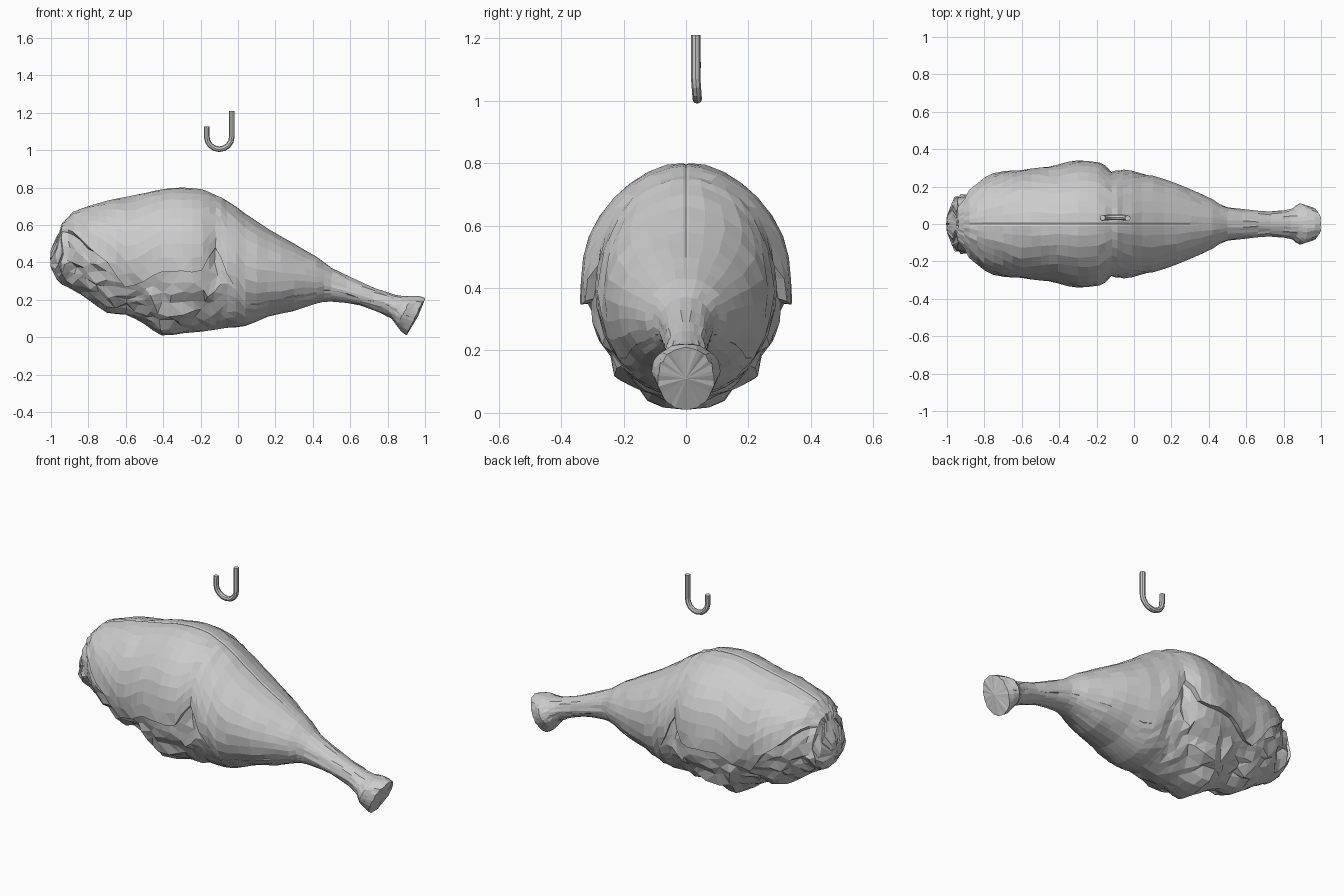
import bpy
import bmesh
import math
import random
from mathutils import Vector

random.seed(4)

default_cube = bpy.data.objects.get("Cube")
if default_cube:
    bpy.data.objects.remove(default_cube, do_unlink=True)


def make_material(name, colour):
    material = bpy.data.materials.new(name)
    material.use_nodes = True
    material.diffuse_color = colour
    material.node_tree.nodes["Principled BSDF"].inputs["Base Color"].default_value = colour
    return material


grey = make_material("plain grey", (0.6, 0.6, 0.6, 1))

# Leg stations in hundredths: position, top, bottom, half width, skin edge height
STATIONS = [
    (-100, 47, 37, 5, 42),
    (-97, 53, 31, 12, 48),
    (-95, 57, 29, 14, 56),
    (-94, 61, 28, 15, 57),
    (-88, 67, 25, 20, 56),
    (-80, 70, 20, 25, 48),
    (-70, 73, 13, 28, 40),
    (-60, 75, 12, 29, 27),
    (-50, 77, 7, 30, 30),
    (-41, 79, 1, 32, 35),
    (-30, 80, 2, 34, 35),
    (-19, 79, 3, 33, 36),
    (-12, 76, 4, 30, 48),
    (-6, 73, 5, 29, 34),
    (4, 66, 6, 27, 18),
    (16, 58, 11, 24, 19),
    (30, 50, 14, 19, 22),
    (42, 43, 18, 13, 24),
    (50, 37, 19, 9, 25),
    (66, 29, 17, 7, 21),
    (78, 24, 13, 7, 18),
    (85, 22, 10, 8, 15),
    (89, 22, 6, 11, 12),
    (92, 22, 3, 10, 11),
    (95, 21, 1, 9, 10),
]
SKIN_STEPS, MEAT_STEPS = 9, 8


def smooth_stations(rows):
    """Add one spline midpoint between neighbouring stations."""
    result = []
    for i in range(len(rows) - 1):
        a, b = rows[max(i - 1, 0)], rows[i]
        c, d = rows[i + 1], rows[min(i + 2, len(rows) - 1)]
        result.append(b)
        if c[0] - b[0] > 3:
            middle = [(9 * (q + r) - p - s) / 16 for p, q, r, s in zip(a, b, c, d)]
            middle[0] = (b[0] + c[0]) / 2
            result.append(middle)
    result.append(rows[-1])
    return [[value / 100 for value in row] for row in result]


def ramp(value, start, end):
    return min(max((value - start) / (end - start), 0), 1)


def leg_ring(station):
    """Half outline from the top ridge, over the skin lip, to the underside."""
    x, top, bottom, width, edge = station
    centre, radius = (top + bottom) / 2, (top - bottom) / 2
    edge_angle = math.acos(max(-0.9, min(0.9, (edge - centre) / radius)))
    lip = 0.03 * ramp(x, -0.95, -0.88) * (1 - ramp(x, -0.12, 0))
    shear = 0.5 * ramp(x, 0.6, 0.85)
    rough = ramp(-x, 0, 0.15) * ramp(x, -1, -0.9)
    # The thigh narrows a little upwards and spreads at the underside
    thigh = ramp(x, -0.9, -0.5) * (1 - ramp(x, 0, 0.3))
    points = []

    def add(angle, inset, jitter):
        power = 1 + thigh * (0.06 if angle < math.pi / 2 else -0.08)
        y = width * max(math.sin(angle), 0) ** power
        z = centre + radius * math.cos(angle)
        # Crease where the thigh skin meets the shank
        crease = math.exp(-((x + 0.12) / 0.025) ** 2 - ((z - 0.42) / 0.1) ** 2)
        y -= 0.018 * crease
        scale = 1 - inset / max(width, 0.05)
        z = centre + (z - centre) * (1 - inset / max(radius, 0.05))
        offset = [random.uniform(-jitter, jitter) for axis in range(3)]
        points.append(Vector((
            x + shear * (z - centre) + offset[0],
            -max(0, y * scale + offset[1]),
            max(0, z + offset[2]))))

    # The first two points lie close together, for a narrow seam
    add(0, 0, 0)
    add(0.04, 0, 0)
    for i in range(1, SKIN_STEPS + 1):
        add(edge_angle * i / SKIN_STEPS, 0, 0.004)
    for i in range(MEAT_STEPS + 1):
        part = i / MEAT_STEPS
        inset = lip * (1 - part ** 2)
        jitter = 0.003 + 0.016 * rough * math.sin(math.pi * part)
        add(edge_angle + (math.pi - edge_angle) * part, inset, jitter)

    # Shallow seam along the top and a closed centre line
    points[0].z -= 0.004 * ramp(x, -0.95, -0.85) * (1 - ramp(x, 0.2, 0.5))
    for end in (points[0], points[-1]):
        end.y = 0
    points[-1].z = bottom
    points[-1].x = x + shear * (bottom - centre)
    return points


def build_leg():
    bm = bmesh.new()
    rings = [[bm.verts.new(p) for p in leg_ring(s)] for s in smooth_stations(STATIONS)]
    for first, second in zip(rings, rings[1:]):
        for j in range(len(first) - 1):
            quad = (first[j], first[j + 1], second[j + 1], second[j])
            bm.faces.new(quad)

    # Domed caps at the meat end and at the bone end
    for ring, bulge in ((rings[0], -0.004), (rings[-1], 0.012)):
        hub_place = (ring[0].co + ring[-1].co) / 2
        hub = bm.verts.new(hub_place + Vector((bulge, 0, 0)))
        for a, b in zip(ring, ring[1:]):
            bm.faces.new((a, b, hub))

    bmesh.ops.remove_doubles(bm, verts=bm.verts, dist=0.002)
    # Mirror the half across the length of the leg
    copy = bmesh.ops.duplicate(bm, geom=bm.verts[:] + bm.edges[:] + bm.faces[:])
    for vert in [g for g in copy["geom"] if isinstance(g, bmesh.types.BMVert)]:
        vert.co.y *= -1
    bmesh.ops.remove_doubles(bm, verts=bm.verts, dist=0.0005)
    bmesh.ops.triangulate(bm, faces=[f for f in bm.faces if f.calc_center_median().x < 0
                                     and f.calc_center_median().z < 0.4])
    bmesh.ops.recalc_face_normals(bm, faces=bm.faces)
    mesh = bpy.data.meshes.new("meat_leg")
    bm.to_mesh(mesh)
    bm.free()
    mesh.materials.append(grey)
    leg = bpy.data.objects.new("meat_leg", mesh)
    bpy.context.collection.objects.link(leg)


def build_hook():
    """Round bar bent into a J, floating above the leg."""
    centre_x, centre_z, bend = -0.1, 1.072, 0.067
    path = [(-0.033, 0.031, 1.21), (-0.033, 0.031, 1.14)]
    for i in range(9):
        angle = math.pi * i / 8
        path.append((centre_x + bend * math.cos(angle),
                     0.031 + 0.005 * math.sin(angle),
                     centre_z - bend * math.sin(angle)))
    path.append((-0.167, 0.033, 1.125))
    curve = bpy.data.curves.new("hanging_hook", "CURVE")
    curve.dimensions = "3D"
    curve.bevel_depth = 0.015
    curve.bevel_resolution = 2
    curve.use_fill_caps = True
    spline = curve.splines.new("POLY")
    spline.points.add(len(path) - 1)
    for point, place in zip(spline.points, path):
        point.co = (*place, 1)
    spline.use_smooth = False
    curve.materials.append(grey)
    hook = bpy.data.objects.new("hanging_hook", curve)
    bpy.context.collection.objects.link(hook)


build_leg()
build_hook()
